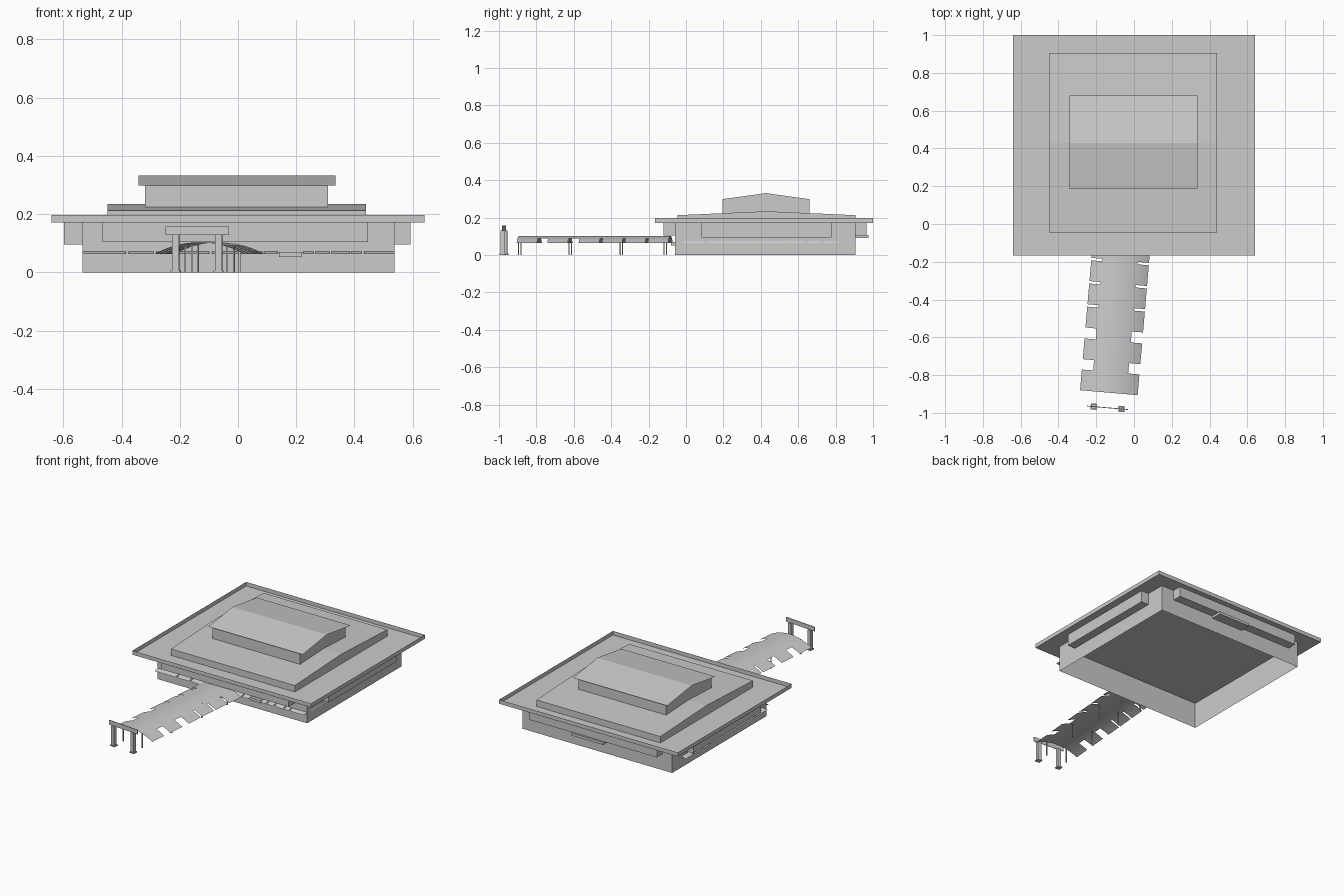
import bpy, math
from mathutils import Matrix, Vector

if "Cube" in bpy.data.objects:
    bpy.data.objects.remove(bpy.data.objects["Cube"])

def mesh(name, verts, faces, smooth=False):
    me = bpy.data.meshes.new(name)
    me.from_pydata(verts, [], faces)
    ob = bpy.data.objects.new(name, me)
    bpy.context.collection.objects.link(ob)
    if smooth:
        me.polygons.foreach_set("use_smooth", [True] * len(me.polygons))
    return ob

def box(name, x0, x1, y0, y1, z0, z1, top=True, bottom=True):
    v = [(x, y, z) for z in (z0, z1) for x, y in ((x0, y0), (x1, y0), (x1, y1), (x0, y1))]
    f = [(i, (i + 1) % 4, (i + 1) % 4 + 4, i + 4) for i in range(4)]
    if top:
        f.append((4, 5, 6, 7))
    if bottom:
        f.append((3, 2, 1, 0))
    return mesh(name, v, f)

def gable(name, x0, x1, y0, y1, z0, eave, ridge):
    # solid with a ridge running along x
    prof = [(y0, z0), (y1, z0), (y1, eave), ((y0 + y1) / 2, ridge), (y0, eave)]
    v = [(x, y, z) for x in (x0, x1) for y, z in prof]
    f = [(4, 3, 2, 1, 0), (5, 6, 7, 8, 9)]
    f += [(i, (i + 1) % 5, (i + 1) % 5 + 5, i + 5) for i in range(5)]
    return mesh(name, v, f)

# main hall: open-bottomed walls, tray roof with thin parapet
box("hall_walls", -.535, .538, -.06, .906, 0, .171, top=False, bottom=False)
box("roof_tray", -.641, .641, -.167, 1.0, .171, .197, top=False)

# projecting bays on the four sides
box("front_bay", -.466, .446, -.12, -.06, .105, .171)
box("back_bay", -.466, .446, .906, .965, .105, .171)
box("left_bay", -.597, -.535, .083, .778, .095, .171)
box("right_bay", .538, .593, .083, .778, .095, .171)
box("back_balcony", -.09, .14, .906, .977, .09, .107)

# stepped upper roof and lantern
gable("middle_roof", -.449, .439, -.045, .905, .171, .213, .234)
gable("lantern_walls", -.319, .309, .195, .66, .2, .299, .331)
mesh("lantern_roof",
     [(x, y, z) for x in (-.341, .335) for y, z in ((.185, .298), (.43, .333), (.68, .298))],
     [(0, 3, 4, 1), (1, 4, 5, 2)])

# broken awning strips round the walls: (start, end)
def awnings(name, spans, place):
    v, f = [], []
    for a, b in spans:
        n = len(v)
        v += [place(a, 0), place(b, 0), place(b, 1), place(a, 1)]
        f.append((n, n + 1, n + 2, n + 3))
    return mesh(name, v, f)

front = [(-.535, -.385), (-.377, -.29), (-.28, -.1), (-.09, .085), (.09, .137),
         (.223, .26), (.267, .315), (.322, .385), (.39, .425), (.432, .538)]
side = [(-.02, .1), (.11, .56), (.565, .64), (.65, .725), (.735, .815)]
awnings("front_awnings", front, lambda a, t: (a, -.06 - .03 * t, .071 - .008 * t))
awnings("left_awnings", side, lambda a, t: (-.535 - .036 * t, a, .072 - .006 * t))
awnings("right_awnings", side, lambda a, t: (.538 + .004 * t, a, .072 - .008 * t))
box("front_sign_panel", .14, .22, -.08, -.06, .052, .07)

# arched walkway, skewed a little from the hall axis
turn = Matrix.Translation((-.133, -.893, 0)) @ Matrix.Rotation(math.radians(-4.9), 4, 'Z')
R, RISE = .315, .103
arch = lambda u: RISE - R + math.sqrt(R * R - u * u)
inner = [-.093 + .186 * i / 10 for i in range(11)]
us = [-.153, -.134, -.113] + inner + [.113, .134, .153]
ss = [0, .11, .165, .275, .333, .444, .457, .567, .58, .69, .703, .813]
nu = len(us)
verts = [(u, s, arch(u)) for s in ss for u in us]
faces = []
for r in range(len(ss) - 1):
    for c in range(nu - 1):
        edge = c < 3 or c >= nu - 4
        if r % 2 and edge:      # notch between tabs
            continue
        i = r * nu + c
        faces.append((i, i + 1, i + 1 + nu, i + nu))
canopy = mesh("walkway_canopy", verts, faces, smooth=True)
canopy.matrix_world = turn

# slim canopy posts in pairs
for k, s in enumerate((.004, .275, .55, .785)):
    for u in (-.072, .072):
        p = box(f"walkway_post_{k}", u - .003, u + .003, s - .003, s + .003, 0, arch(u))
        p.matrix_world = turn

# entrance gate
gate = Matrix.Translation((-.14, -.973, 0)) @ Matrix.Rotation(math.radians(-4.9), 4, 'Z')
for u in (-.074, .074):
    for nm, h, z0, z1 in (("gate_post", .0115, .006, .13), ("gate_base", .016, 0, .007)):
        box(nm, u - h, u + h, -h, h, z0, z1).matrix_world = gate
box("gate_beam", -.109, .109, -.002, .002, .128, .157).matrix_world = gate
